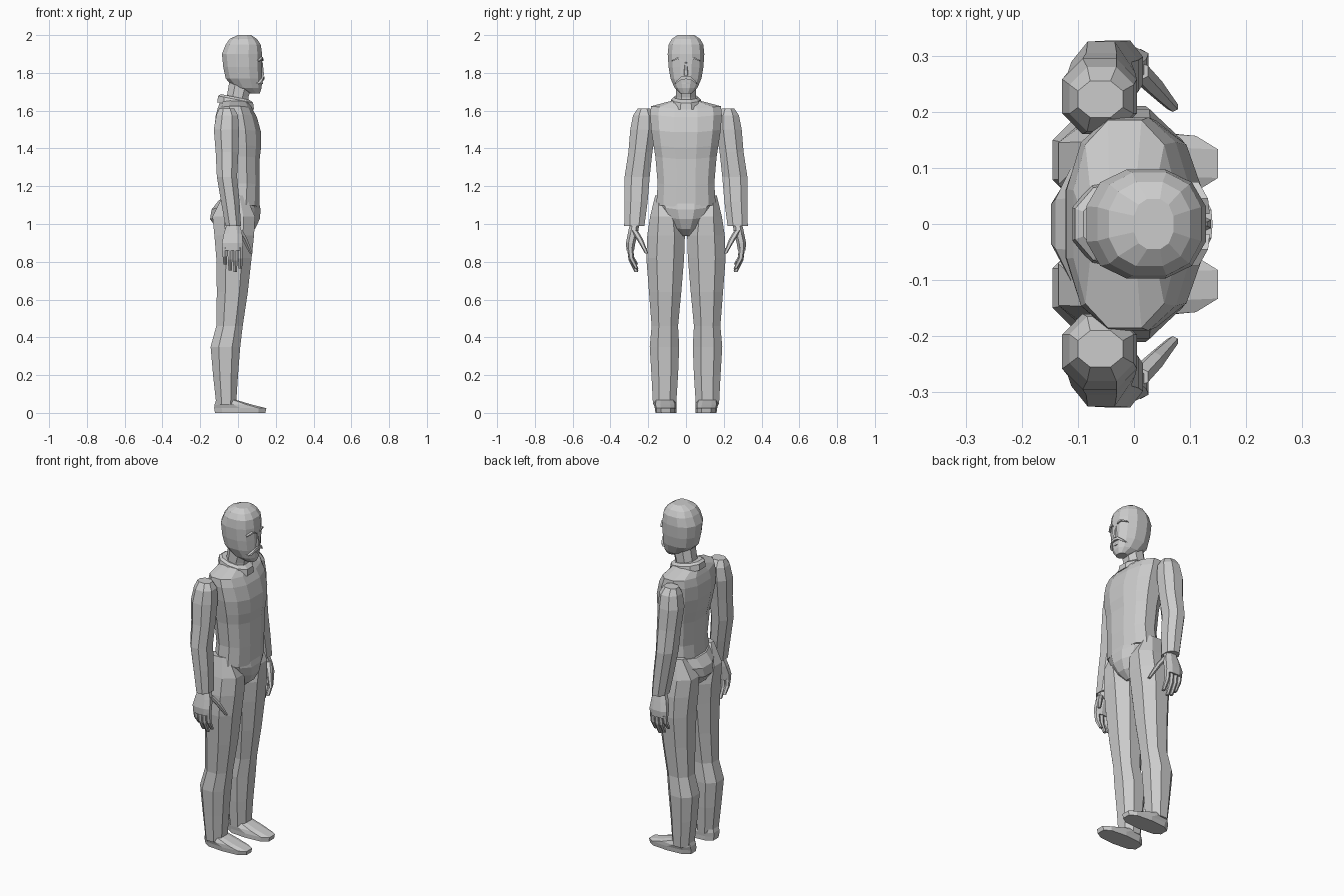
import bpy, bmesh
from math import cos, sin, pi, copysign


def section(n, power):
    """Unit superellipse with flat sides facing the axes, filling -1..1."""
    pts = []
    for i in range(n):
        a = 2 * pi * (i + 0.5) / n
        c, s = cos(a), sin(a)
        pts.append((copysign(abs(c) ** power, c), copysign(abs(s) ** power, s)))
    mx = max(p[0] for p in pts)
    my = max(p[1] for p in pts)
    return [(x / mx, y / my) for x, y in pts]


def finish(name, bm, mirror):
    bmesh.ops.recalc_face_normals(bm, faces=bm.faces)
    me = bpy.data.meshes.new(name)
    bm.to_mesh(me)
    bm.free()
    ob = bpy.data.objects.new(name, me)
    bpy.context.collection.objects.link(ob)
    if mirror:
        m = ob.modifiers.new("mirror", 'MIRROR')
        m.use_axis = (False, True, False)
        m.use_mirror_merge = False
    return ob


def loft(name, rings, n=8, power=0.9, mirror=False, tilt_x=0, tilt_y=0):
    """Skin rings (z, x0, x1, y0, y1) and cap both ends."""
    bm = bmesh.new()
    shape = section(n, power)
    loops = []
    for z, x0, x1, y0, y1 in rings:
        loop = []
        for u, v in shape:
            dx, dy = u * (x1 - x0) / 2, v * (y1 - y0) / 2
            loop.append(bm.verts.new(((x0 + x1) / 2 + dx, (y0 + y1) / 2 + dy,
                                      z + tilt_x * dx + tilt_y * abs(dy))))
        loops.append(loop)
    for a, b in zip(loops, loops[1:]):
        for i in range(n):
            j = (i + 1) % n
            bm.faces.new((a[i], a[j], b[j], b[i]))
    bm.faces.new(loops[0])
    bm.faces.new(loops[-1])
    return finish(name, bm, mirror)


def centred(rings):
    return [(z, x0, x1, -h, h) for z, x0, x1, h in rings]


def ribbon(name, path, depth):
    """Thin raised strip on the face; path points are (x, y, z, half height)."""
    bm = bmesh.new()
    rows = [[bm.verts.new((x + d, y, z + s * h))
             for d, s in ((0, -1), (0, 1), (-depth, 1), (-depth, -1))]
            for x, y, z, h in path]
    for a, b in zip(rows, rows[1:]):
        for i in range(4):
            j = (i + 1) % 4
            bm.faces.new((a[i], a[j], b[j], b[i]))
    bm.faces.new(rows[0])
    bm.faces.new(rows[-1])
    return finish(name, bm, True)


# Head and neck
loft("head", centred([
    (1.69, 0.06, 0.115, 0.03), (1.72, -0.02, 0.125, 0.06),
    (1.77, -0.065, 0.128, 0.082), (1.83, -0.078, 0.128, 0.092),
    (1.90, -0.085, 0.128, 0.097), (1.95, -0.065, 0.12, 0.092),
    (1.98, -0.045, 0.10, 0.075), (2.00, 0.00, 0.07, 0.045)]), n=12, power=0.85)
loft("neck", centred([(1.60, -0.075, 0.055, 0.06), (1.67, -0.06, 0.055, 0.054),
                      (1.76, -0.045, 0.08, 0.054)]), n=8)
loft("nose", centred([(1.785, 0.11, 0.137, 0.014), (1.80, 0.11, 0.137, 0.014),
                      (1.86, 0.11, 0.13, 0.006)]), n=6)

# Brows, moustache and lower lip
ribbon("eyebrow", [(0.135, 0.018, 1.867, 0.004), (0.132, 0.045, 1.878, 0.005),
                   (0.115, 0.075, 1.863, 0.003)], 0.02)
ribbon("moustache", [(0.14, 0.0, 1.774, 0.007), (0.138, 0.025, 1.772, 0.008),
                     (0.126, 0.05, 1.752, 0.006), (0.112, 0.06, 1.742, 0.002)], 0.02)
ribbon("lip", [(0.132, 0.0, 1.745, 0.005), (0.125, 0.025, 1.745, 0.002)], 0.015)

# Shirt body and collar
loft("torso", centred([
    (1.085, -0.095, 0.112, 0.157), (1.20, -0.085, 0.115, 0.150),
    (1.34, -0.095, 0.115, 0.162), (1.40, -0.108, 0.122, 0.172),
    (1.48, -0.122, 0.122, 0.184), (1.56, -0.120, 0.100, 0.190),
    (1.605, -0.108, 0.075, 0.185), (1.645, -0.095, 0.055, 0.075)]),
    n=12, power=0.85, tilt_y=0.1)
loft("collar", centred([(1.625, -0.11, 0.085, 0.085), (1.66, -0.105, 0.08, 0.078),
                        (1.672, -0.09, 0.062, 0.064)]), n=10, tilt_x=-0.2)

# Hips and seat
loft("hips", centred([
    (0.935, -0.05, 0.045, 0.035), (0.97, -0.11, 0.09, 0.075),
    (1.02, -0.148, 0.115, 0.115), (1.07, -0.14, 0.12, 0.145),
    (1.12, -0.10, 0.108, 0.152)]), n=12, tilt_y=0.15)

# Legs and shoes
loft("leg", [
    (0.045, -0.115, -0.01, 0.052, 0.175), (0.20, -0.132, 0.0, 0.042, 0.183),
    (0.35, -0.145, 0.012, 0.036, 0.192), (0.46, -0.115, 0.025, 0.042, 0.182),
    (0.64, -0.112, 0.052, 0.025, 0.196), (0.82, -0.115, 0.072, 0.01, 0.21),
    (0.94, -0.125, 0.085, 0.006, 0.205), (1.04, -0.135, 0.09, 0.025, 0.19),
    (1.15, -0.08, 0.04, 0.105, 0.163)], mirror=True)
loft("shoe", [
    (0.0, -0.122, 0.145, 0.05, 0.162), (0.025, -0.126, 0.15, 0.05, 0.165),
    (0.045, -0.124, 0.07, 0.05, 0.17), (0.07, -0.115, -0.015, 0.06, 0.165)],
    n=10, power=0.7, mirror=True)

# Arms
loft("arm", [
    (1.612, -0.10, -0.02, 0.19, 0.255), (1.575, -0.115, 0.0, 0.165, 0.28),
    (1.50, -0.128, 0.005, 0.16, 0.295), (1.38, -0.118, 0.002, 0.178, 0.305),
    (1.25, -0.112, -0.005, 0.192, 0.325), (1.12, -0.09, 0.008, 0.203, 0.326),
    (0.99, -0.067, 0.016, 0.22, 0.327)], mirror=True)

# Hands: palm, four fingers, thumb
loft("palm", [
    (1.01, -0.055, 0.005, 0.245, 0.295), (0.95, -0.075, 0.022, 0.255, 0.308),
    (0.90, -0.085, 0.026, 0.268, 0.318), (0.86, -0.082, 0.024, 0.275, 0.315)],
    mirror=True)
for i, tip in enumerate((0.785, 0.755, 0.745, 0.765)):
    x = -0.069 + 0.027 * i
    mid = (0.87 + tip) / 2
    loft("finger", [
        (0.875, x - 0.013, x + 0.013, 0.28, 0.312),
        (mid, x - 0.012, x + 0.012, 0.275, 0.304),
        (tip, x - 0.008, x + 0.01, 0.252, 0.272)], n=6, mirror=True)
loft("thumb", [
    (0.965, -0.01, 0.025, 0.255, 0.29), (0.92, 0.022, 0.05, 0.228, 0.262),
    (0.88, 0.042, 0.065, 0.213, 0.238), (0.845, 0.06, 0.078, 0.2, 0.218)],
    n=6, mirror=True)
